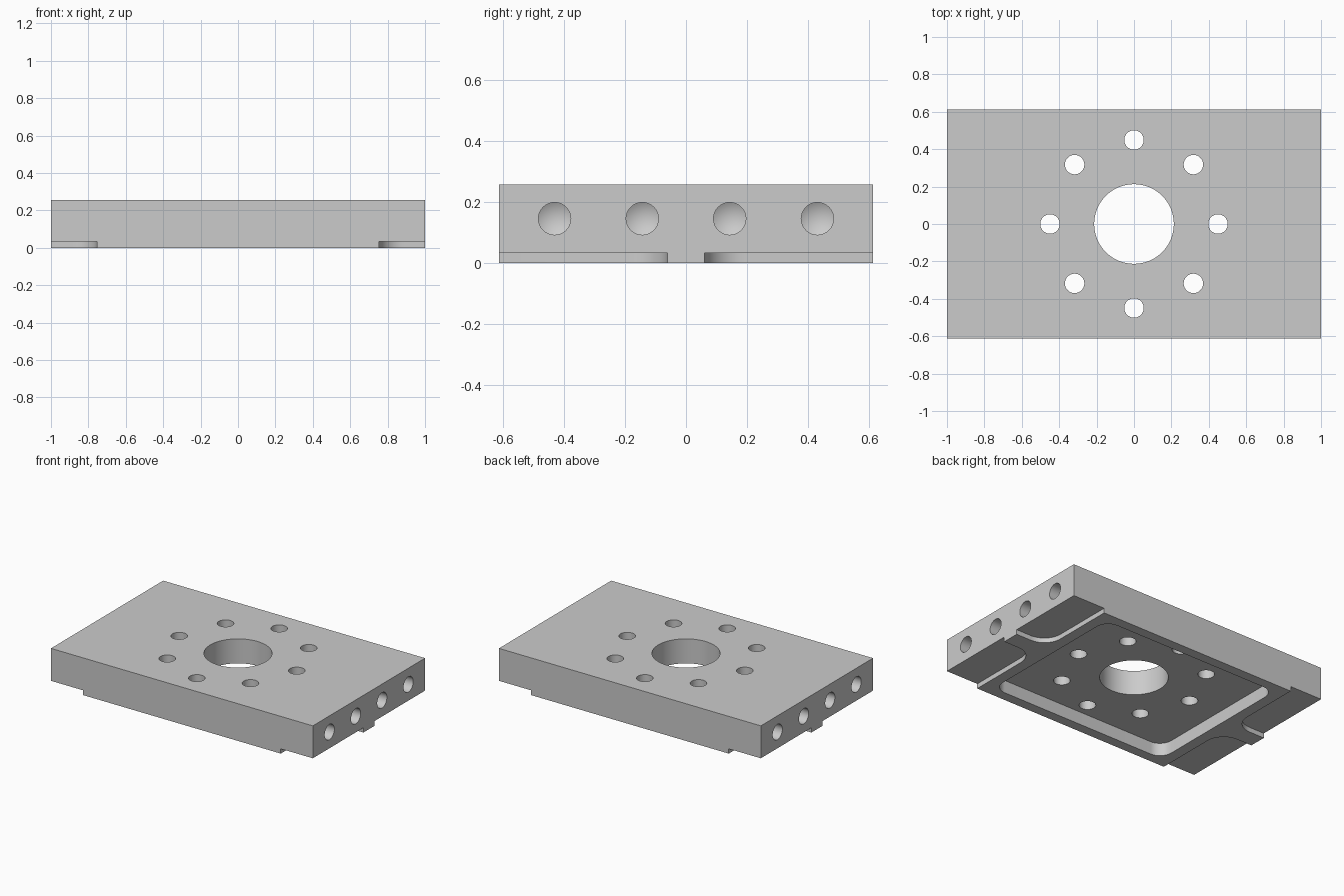
import bpy, bmesh, math
from mathutils import Matrix

if "Cube" in bpy.data.objects:
    bpy.data.objects.remove(bpy.data.objects["Cube"])

LX, LY, H = 1.0, 0.612, 0.257      # half length, half width, thickness

steel = bpy.data.materials.new("grey_metal")
steel.diffuse_color = (0.6, 0.6, 0.6, 1)
steel.use_nodes = True
steel.node_tree.nodes["Principled BSDF"].inputs["Base Color"].default_value = steel.diffuse_color


def finish(name, bm):
    bmesh.ops.recalc_face_normals(bm, faces=bm.faces)
    me = bpy.data.meshes.new(name)
    bm.to_mesh(me)
    bm.free()
    me.materials.append(steel)
    ob = bpy.data.objects.new(name, me)
    bpy.context.collection.objects.link(ob)
    return ob


def prism(name, outline, z0, z1):
    bm = bmesh.new()
    face = bm.faces.new([bm.verts.new((x, y, z0)) for x, y in outline])
    ext = bmesh.ops.extrude_face_region(bm, geom=[face])["geom"]
    bmesh.ops.translate(bm, vec=(0, 0, z1 - z0),
                        verts=[v for v in ext if isinstance(v, bmesh.types.BMVert)])
    return finish(name, bm)


def arc(cx, cy, r, a0, a1, n=12):
    return [(cx + r * math.cos(math.radians(a0 + (a1 - a0) * i / n)),
             cy + r * math.sin(math.radians(a0 + (a1 - a0) * i / n))) for i in range(n + 1)]


def circle(cx, cy, r, n):
    return arc(cx, cy, r, 0, 360, n)[:-1]


# main slab
plate = prism("mounting_plate", [(-LX, -LY), (LX, -LY), (LX, LY), (-LX, LY)], 0, H)
cutters = []

# recessed pocket underneath, with rounded corners
a, b, r = 0.68, 0.543, 0.09
pocket = (arc(a - r, b - r, r, 0, 90) + arc(r - a, b - r, r, 90, 180)
          + arc(r - a, r - b, r, 180, 270) + arc(a - r, r - b, r, 270, 360))
cutters.append(prism("pocket_cutter", pocket, -0.1, 0.088))

# shallow corner notches with filleted inner corners
nx, ny, nr = 0.755, 0.06, 0.13
notch = arc(nx + nr, ny + nr, nr, 180, 270) + [(1.1, ny), (1.1, 0.75), (nx, 0.75)]
for sx in (1, -1):
    for sy in (1, -1):
        cutters.append(prism("notch_cutter", [(sx * x, sy * y) for x, y in notch], -0.1, 0.033))

# central bore and ring of bolt holes
cutters.append(prism("bore_cutter", circle(0, 0, 0.213, 64), -0.1, 0.4))
for i in range(8):
    t = i * math.pi / 4
    cutters.append(prism("bolt_cutter",
                         circle(0.449 * math.cos(t), 0.449 * math.sin(t), 0.052, 32), -0.1, 0.4))

# drilled blind holes with conical ends on both short sides
for sx in (1, -1):
    for y in (-0.43, -0.143, 0.143, 0.43):
        bm = bmesh.new()
        rings = []
        for x in (1.1, 0.76):
            rings.append([bm.verts.new((sx * x, y + p, 0.145 + q))
                          for p, q in circle(0, 0, 0.053, 32)])
        tip = bm.verts.new((sx * 0.73, y, 0.145))
        bm.faces.new(rings[0])
        for i in range(32):
            j = (i + 1) % 32
            bm.faces.new((rings[0][i], rings[0][j], rings[1][j], rings[1][i]))
            bm.faces.new((rings[1][i], rings[1][j], tip))
        cutters.append(finish("side_hole_cutter", bm))

# cut everything out of the slab
bpy.context.view_layer.objects.active = plate
plate.select_set(True)
for c in cutters:
    c.hide_render = True
    mod = plate.modifiers.new("cut", "BOOLEAN")
    mod.operation = "DIFFERENCE"
    mod.solver = "EXACT"
    mod.object = c
    bpy.ops.object.modifier_apply(modifier=mod.name)
for c in cutters:
    bpy.data.objects.remove(c, do_unlink=True)

# smooth bores, crisp edges
bpy.ops.object.shade_smooth_by_angle(angle=math.radians(25))
